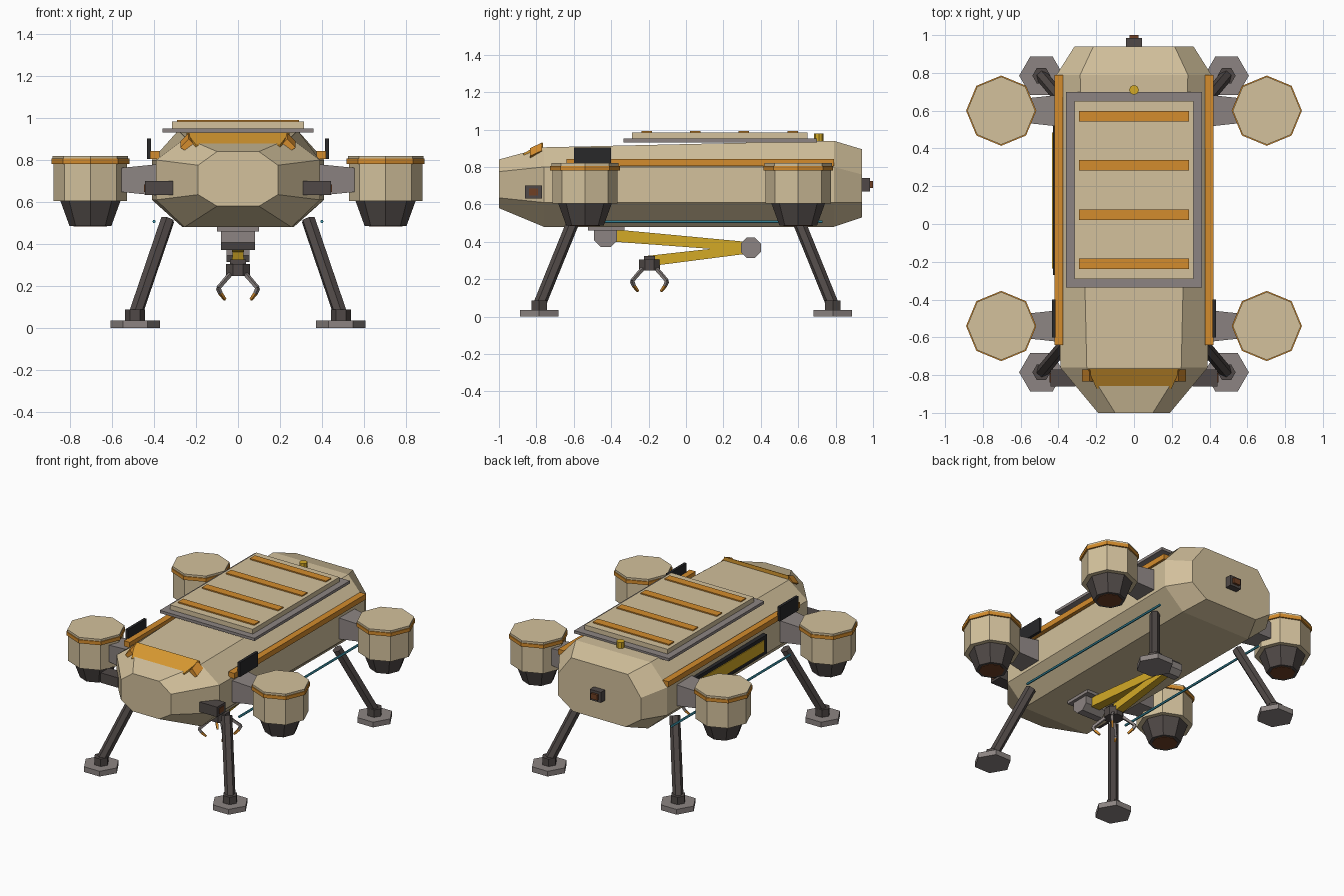
import bpy, bmesh, math
from mathutils import Vector

if "Cube" in bpy.data.objects:
    bpy.data.objects.remove(bpy.data.objects["Cube"])


def material(name, r, g, b):
    lin = [((c / 255 + 0.055) / 1.055) ** 2.4 for c in (r, g, b)]
    m = bpy.data.materials.new(name)
    m.diffuse_color = (*lin, 1)
    m.use_nodes = True
    m.node_tree.nodes["Principled BSDF"].inputs["Base Color"].default_value = m.diffuse_color
    return m


TAN = material("sand_hull", 211, 193, 156)
ORANGE = material("orange_trim", 212, 140, 45)
GREY = material("warm_grey", 140, 132, 130)
DARK = material("dark_metal", 80, 73, 71)
BLACK = material("black_panel", 40, 40, 42)
YELLOW = material("arm_yellow", 212, 170, 38)
AMBER = material("amber_glass", 214, 152, 48)
CYAN = material("cyan_pipe", 60, 150, 172)
BROWN = material("brown_lens", 112, 64, 36)


def loft(name, mat, rings):
    """Skin a list of equal-sized point rings and cap both ends."""
    bm = bmesh.new()
    vs = [[bm.verts.new(p) for p in ring] for ring in rings]
    n = len(vs[0])
    for a, b in zip(vs, vs[1:]):
        for i in range(n):
            bm.faces.new((a[i], a[(i + 1) % n], b[(i + 1) % n], b[i]))
    bm.faces.new(vs[0])
    bm.faces.new(vs[-1])
    bmesh.ops.recalc_face_normals(bm, faces=bm.faces)
    me = bpy.data.meshes.new(name)
    bm.to_mesh(me)
    bm.free()
    me.materials.append(mat)
    ob = bpy.data.objects.new(name, me)
    bpy.context.collection.objects.link(ob)
    return ob


def box(name, mat, x0, x1, y0, y1, z0, z1):
    return loft(name, mat, [[(x0, y0, z), (x1, y0, z), (x1, y1, z), (x0, y1, z)] for z in (z0, z1)])


def tube(name, mat, p0, p1, r0, r1, n, phase=0.0):
    p0, p1 = Vector(p0), Vector(p1)
    d = (p1 - p0).normalized()
    u = Vector((1, 0, 0)) if abs(d.z) > 0.999 else d.cross(Vector((0, 0, 1))).normalized()
    v = d.cross(u)
    angles = [phase + 2 * math.pi * i / n for i in range(n)]
    return loft(name, mat, [[p + r * (math.cos(a) * u + math.sin(a) * v) for a in angles]
                            for p, r in ((p0, r0), (p1, r1))])


# Hull: octagonal sections along y (y, bottom half, half width, top half, four heights)
def section(y, b, w, t, z0, z1, z2, z3):
    half = [(b, z0), (w, z1), (w, z2), (t, z3)]
    return [(x, y, z) for x, z in half] + [(-x, y, z) for x, z in reversed(half)]


loft("hull", TAN, [
    section(-1.00, 0.10, 0.19, 0.10, 0.58, 0.635, 0.775, 0.84),
    section(-0.76, 0.255, 0.39, 0.25, 0.48, 0.61, 0.80, 0.905),
    section(0.79, 0.265, 0.41, 0.285, 0.48, 0.61, 0.80, 0.94),
    section(0.94, 0.20, 0.315, 0.215, 0.53, 0.61, 0.76, 0.895)])

# Roof hatch with stripes and beacon
box("roof_frame", GREY, -0.36, 0.36, -0.335, 0.70, 0.932, 0.951)
box("roof_panel", TAN, -0.315, 0.315, -0.29, 0.65, 0.95, 0.983)
for y in (0.57, 0.31, 0.05, -0.21):
    box("roof_stripe", ORANGE, -0.29, 0.29, y - 0.028, y + 0.028, 0.982, 0.991)
tube("beacon", YELLOW, (0, 0.71, 0.92), (0, 0.71, 0.98), 0.026, 0.026, 8)

# Visor over the nose
loft("visor", AMBER, [
    [(s * 0.245, -0.765, 0.93), (s * 0.20, -0.87, 0.872), (s * 0.20, -0.87, 0.86), (s * 0.245, -0.765, 0.88)]
    for s in (-1, 1)])

# Rear camera
box("rear_camera", DARK, -0.042, 0.042, 0.93, 0.985, 0.67, 0.742)
box("rear_camera_lens", BROWN, -0.025, 0.025, 0.985, 1.0, 0.687, 0.725)

# Service panel on the left flank
box("service_frame", BLACK, -0.428, -0.39, -0.27, 0.52, 0.635, 0.765)
box("service_panel", YELLOW, -0.433, -0.42, -0.235, 0.485, 0.66, 0.74)

for s in (-1, 1):
    # Side details
    loft("visor_end", ORANGE, [
        [(s * 0.235, y, z + 0.03), (s * 0.275, y, z - 0.012), (s * 0.24, y, z - 0.032), (s * 0.205, y, z)]
        for y, z in ((-0.77, 0.90), (-0.835, 0.87))])
    box("side_rail", ORANGE, s * 0.375, s * 0.42, -0.64, 0.79, 0.805, 0.842)
    box("side_fin", BLACK, s * 0.415, s * 0.434, -0.60, -0.40, 0.805, 0.903)
    tube("side_pipe", CYAN, (s * 0.40, -0.56, 0.507), (s * 0.40, 0.73, 0.507), 0.008, 0.008, 6)
    box("side_camera", DARK, s * 0.31, s * 0.443, -0.86, -0.77, 0.632, 0.70)
    box("side_camera_lens", BROWN, s * 0.44, s * 0.447, -0.84, -0.79, 0.648, 0.684)

    # Four thruster pods on struts
    for y in (-0.54, 0.60):
        x = s * 0.703
        loft("pod_strut", GREY, [
            [(px, y + a * hy, 0.705 + b * hz) for a, b in ((-1, -1), (1, -1), (1, 1), (-1, 1))]
            for px, hy, hz in ((s * 0.36, 0.088, 0.077), (s * 0.57, 0.065, 0.056))])
        for name, mat, z0, z1, r0, r1 in (
                ("pod_nozzle_core", BROWN, 0.483, 0.50, 0.08, 0.08),
                ("pod_nozzle", DARK, 0.486, 0.61, 0.10, 0.145),
                ("pod_body", TAN, 0.605, 0.79, 0.175, 0.175),
                ("pod_rim", ORANGE, 0.782, 0.806, 0.186, 0.186),
                ("pod_cap", TAN, 0.80, 0.82, 0.18, 0.18)):
            tube(name, mat, (x, y, z0), (x, y, z1), r0, r1, 8)

    # Four landing legs
    for t in (-1, 1):
        fx, fy = s * 0.49, t * 0.785
        tube("foot_pad", GREY, (fx, fy, 0), (fx, fy, 0.036), 0.118, 0.118, 6)
        tube("foot_hub", DARK, (fx, fy, 0.034), (fx, fy, 0.087), 0.048, 0.048, 6)
        tube("leg", DARK, (fx, fy, 0.06), (s * 0.335, t * 0.60, 0.515), 0.034, 0.034, 6)

# Robotic arm folded beneath the hull
E = math.pi / 8
Q = math.pi / 4
box("arm_mount", GREY, -0.10, 0.10, -0.525, -0.33, 0.46, 0.485)
tube("arm_shoulder", GREY, (-0.08, -0.43, 0.433), (0.08, -0.43, 0.433), 0.067, 0.067, 8, E)
tube("arm_upper", YELLOW, (0, -0.43, 0.437), (0, 0.345, 0.372), 0.047, 0.036, 4, Q)
tube("arm_elbow", GREY, (-0.055, 0.347, 0.368), (0.055, 0.347, 0.368), 0.058, 0.058, 8, E)
tube("arm_lower", YELLOW, (0, 0.345, 0.362), (0, -0.20, 0.297), 0.033, 0.040, 4, Q)
box("arm_wrist_joint", DARK, -0.038, 0.038, -0.225, -0.165, 0.295, 0.325)
tube("arm_wrist", DARK, (0, -0.195, 0.247), (0, -0.195, 0.305), 0.062, 0.062, 8, E)

# Four gripper fingers on the diagonals
for sx in (-1, 1):
    for sy in (-1, 1):
        a, b, c, e = [(sx * r, -0.195 + sy * r, z) for r, z in
                      ((0.038, 0.255), (0.094, 0.19), (0.084, 0.165), (0.062, 0.135))]
        tube("finger_base", GREY, a, b, 0.012, 0.011, 4, Q)
        tube("finger_knuckle", GREY, b, c, 0.012, 0.011, 4, Q)
        tube("finger_tip", ORANGE, c, e, 0.011, 0.008, 4, Q)
